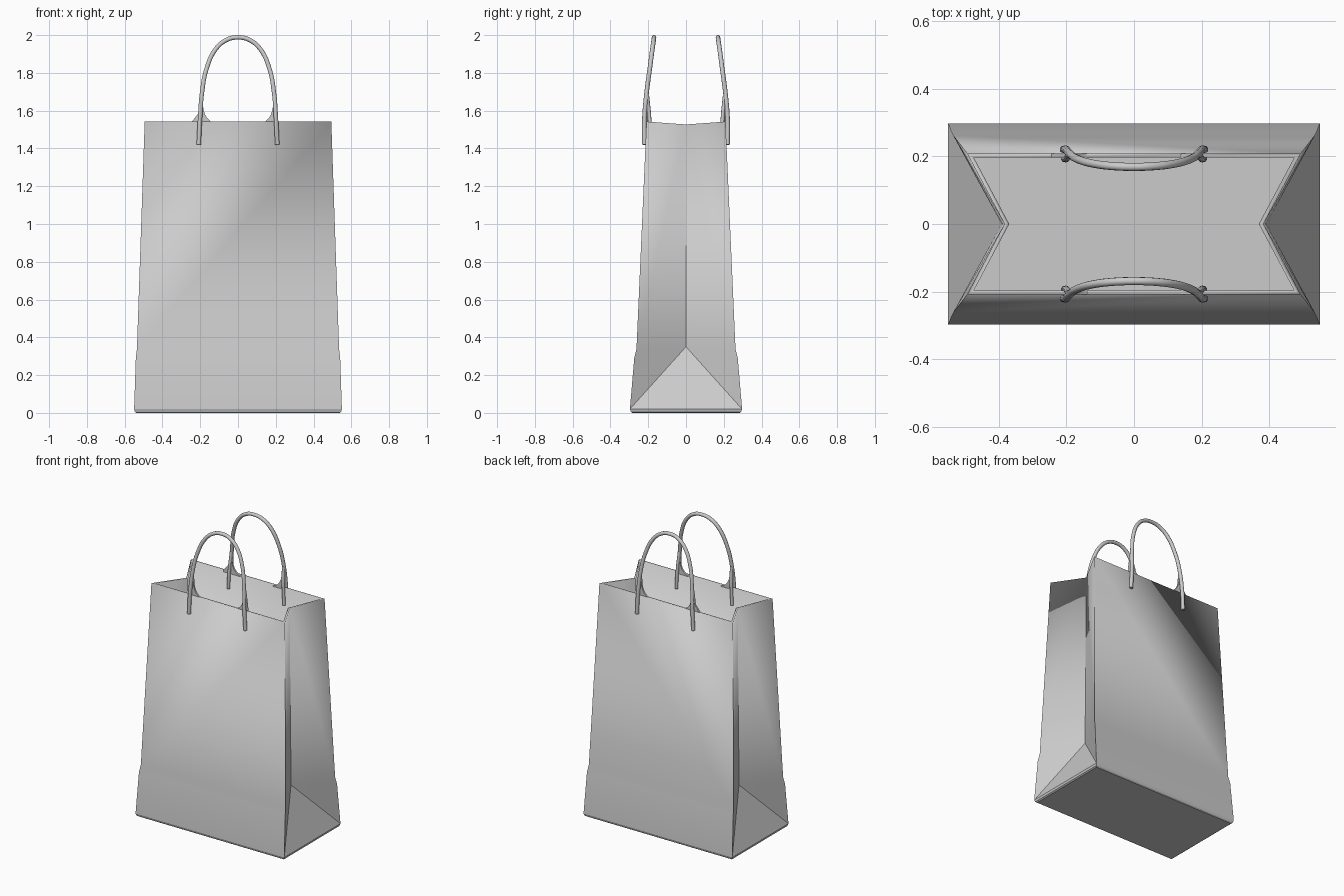
import bpy, bmesh, math

if "Cube" in bpy.data.objects:
    bpy.data.objects.remove(bpy.data.objects["Cube"])

def finish(obj, angle=30):
    bpy.ops.object.select_all(action='DESELECT')
    obj.select_set(True)
    bpy.context.view_layer.objects.active = obj
    bpy.ops.object.shade_smooth_by_angle(angle=math.radians(angle))

def mesh_object(name, bm):
    bmesh.ops.recalc_face_normals(bm, faces=bm.faces)
    me = bpy.data.meshes.new(name)
    bm.to_mesh(me)
    bm.free()
    obj = bpy.data.objects.new(name, me)
    bpy.context.collection.objects.link(obj)
    return obj

# Paper body: corner rings (z, half width, half depth) plus folded gussets
RINGS = [(0.0, 0.538, 0.284), (0.006, 0.546, 0.292), (0.02, 0.55, 0.297),
         (0.29, 0.541, 0.274), (0.34, 0.535, 0.262), (1.542, 0.494, 0.209)]
bm = bmesh.new()
corner = {(i, sx, sy): bm.verts.new((sx * hx, sy * hy, z))
          for i, (z, hx, hy) in enumerate(RINGS) for sx in (-1, 1) for sy in (-1, 1)}
for sy in (-1, 1):                                   # front and back panels
    for i in range(len(RINGS) - 1):
        bm.faces.new([corner[i, -1, sy], corner[i, 1, sy],
                      corner[i + 1, 1, sy], corner[i + 1, -1, sy]])
bm.faces.new([corner[0, -1, -1], corner[0, 1, -1], corner[0, 1, 1], corner[0, -1, 1]])
for sx in (-1, 1):                                   # side gussets
    apex = bm.verts.new((sx * 0.392, 0, 0.35))
    fold = bm.verts.new((sx * 0.383, 0, 1.527))
    for i in (0, 1):
        bm.faces.new([corner[i, sx, -1], corner[i, sx, 1],
                      corner[i + 1, sx, 1], corner[i + 1, sx, -1]])
    bm.faces.new([corner[2, sx, -1], corner[2, sx, 1], apex])
    for sy in (-1, 1):
        for i in (2, 3):
            bm.faces.new([corner[i, sx, sy], corner[i + 1, sx, sy], apex])
        bm.faces.new([corner[4, sx, sy], corner[5, sx, sy], fold, apex])
body = mesh_object("bag_body", bm)
# open rim: make sure the outside faces outward
if min(body.data.polygons, key=lambda p: p.center.z).normal.z > 0:
    body.data.flip_normals()
solid = body.modifiers.new("paper_thickness", 'SOLIDIFY')
solid.thickness = 0.012
solid.offset = -1
solid.use_even_offset = True
finish(body, 20)

def tube(name, points, radius):
    cu = bpy.data.curves.new(name, 'CURVE')
    cu.dimensions = '3D'
    cu.bevel_depth = radius
    cu.bevel_resolution = 3
    cu.resolution_u = 6
    cu.use_fill_caps = True
    sp = cu.splines.new('BEZIER')
    sp.bezier_points.add(len(points) - 1)
    for bp, p in zip(sp.bezier_points, points):
        bp.co = p
        bp.handle_left_type = bp.handle_right_type = 'AUTO'
    obj = bpy.data.objects.new(name, cu)
    bpy.context.collection.objects.link(obj)
    bpy.ops.object.select_all(action='DESELECT')
    obj.select_set(True)
    bpy.context.view_layer.objects.active = obj
    bpy.ops.object.convert(target='MESH')
    finish(bpy.context.object, 50)

# Handles: (x, y, z) of one half, mirrored to a full arch
HALF = [(0.208, 0.220, 1.42), (0.201, 0.220, 1.56), (0.19, 0.208, 1.70),
        (0.167, 0.192, 1.82), (0.118, 0.178, 1.926), (0.06, 0.171, 1.975)]
ARCH = [(-x, y, z) for x, y, z in HALF] + [(0, 0.169, 1.988)] + HALF[::-1]
for sy, side in ((-1, "front"), (1, "back")):
    tube(side + "_handle", [(x, sy * y, z) for x, y, z in ARCH], 0.012)
    for sx, hand in ((-1, "left"), (1, "right")):
        # inner leg gripping the inside of the panel
        tube(f"{side}_{hand}_inner_leg",
             [(sx * 0.206, sy * 0.193, 1.43), (sx * 0.2, sy * 0.193, 1.55),
              (sx * 0.192, sy * 0.205, 1.68)], 0.010)
        # curved paper web between rim and handle
        arc = [(0.12 + 0.065 * math.sin(a), 1.632 - 0.095 * math.cos(a))
               for a in (math.pi / 2 * k / 8 for k in range(9))]
        outline = arc + [(0.2, 1.632), (0.2, 1.53), (0.12, 1.53)]
        if sx == -1 and sy == 1:                     # back left also flares outward
            outline = arc + [(0.197, 1.632), (0.21, 1.585), (0.245, 1.541), (0.245, 1.53), (0.12, 1.53)]
        bm = bmesh.new()
        f = bm.faces.new([bm.verts.new((sx * x, sy * 0.208, z)) for x, z in outline])
        ext = bmesh.ops.extrude_face_region(bm, geom=[f])
        bmesh.ops.translate(bm, vec=(0, -sy * 0.012, 0),
                            verts=[v for v in ext['geom'] if isinstance(v, bmesh.types.BMVert)])
        finish(mesh_object(f"{side}_{hand}_handle_web", bm))
